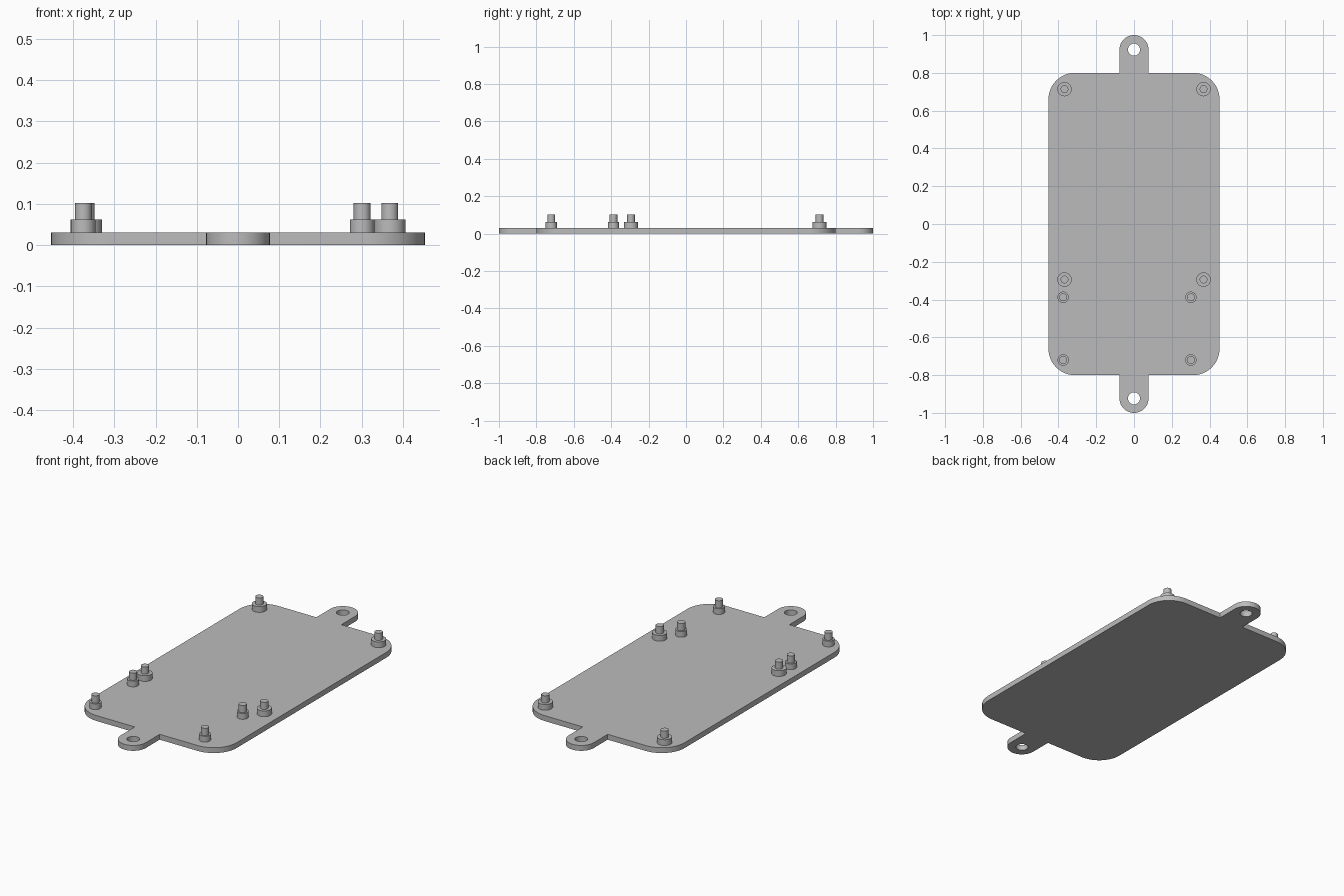
import bpy, bmesh
from math import sin, cos, pi, radians

if "Cube" in bpy.data.objects:
    bpy.data.objects.remove(bpy.data.objects["Cube"], do_unlink=True)

HALF_W, HALF_L, CORNER = 0.453, 0.8, 0.14
TAB_R, TAB_Y, HOLE_R = 0.077, 0.923, 0.032
THICK, BASE_TOP, PIN_TOP = 0.03, 0.062, 0.102

grey = bpy.data.materials.new("plain grey")
grey.use_nodes = True
colour = (0.5, 0.5, 0.5, 1)
grey.diffuse_color = colour
grey.node_tree.nodes["Principled BSDF"].inputs["Base Color"].default_value = colour


def arc(cx, cy, r, start, end, steps):
    angles = [radians(start + (end - start) * i / steps) for i in range(steps + 1)]
    return [(cx + r * cos(a), cy + r * sin(a)) for a in angles]


def finish(bm, name):
    bmesh.ops.recalc_face_normals(bm, faces=bm.faces)
    mesh = bpy.data.meshes.new(name)
    bm.to_mesh(mesh)
    bm.free()
    mesh.materials.append(grey)
    obj = bpy.data.objects.new(name, mesh)
    bpy.context.collection.objects.link(obj)
    bpy.ops.object.select_all(action="DESELECT")
    obj.select_set(True)
    bpy.context.view_layer.objects.active = obj
    bpy.ops.object.shade_smooth_by_angle(angle=radians(30))


def add_loop(bm, points):
    verts = [bm.verts.new((x, y, 0)) for x, y in points]
    return [bm.edges.new((v, verts[i - 1])) for i, v in enumerate(verts)]


# Mounting plate: rounded rectangle with a drilled tab at each end
half = arc(HALF_W - CORNER, HALF_L - CORNER, CORNER, 0, 90, 12)
half += [(TAB_R, HALF_L)] + arc(0, TAB_Y, TAB_R, 0, 180, 24) + [(-TAB_R, HALF_L)]
half += arc(CORNER - HALF_W, HALF_L - CORNER, CORNER, 90, 180, 12)
outline = half + [(-x, -y) for x, y in half]
bm = bmesh.new()
edges = add_loop(bm, outline)
for side in (-1, 1):
    edges += add_loop(bm, arc(0, side * TAB_Y, HOLE_R, 0, 360, 32)[:-1])
bmesh.ops.triangle_fill(bm, edges=edges, use_beauty=True, normal=(0, 0, 1))
raised = bmesh.ops.extrude_face_region(bm, geom=bm.faces[:], use_keep_orig=True)
top = [g for g in raised["geom"] if isinstance(g, bmesh.types.BMVert)]
bmesh.ops.translate(bm, verts=top, vec=(0, 0, THICK))
finish(bm, "mounting_plate")


# Stepped standoff: wide shoulder with a locating pin, turned as one profile
def standoff(name, x, y, base_r, pin_r):
    profile = [(base_r, THICK), (base_r, BASE_TOP), (pin_r, BASE_TOP), (pin_r, PIN_TOP)]
    bm = bmesh.new()
    n = 32
    rings = [[bm.verts.new((x + r * cos(2 * pi * i / n), y + r * sin(2 * pi * i / n), z))
              for i in range(n)] for r, z in profile]
    for low, high in zip(rings, rings[1:]):
        for i in range(n):
            bm.faces.new((low[i - 1], low[i], high[i], high[i - 1]))
    bm.faces.new(rings[0])
    bm.faces.new(rings[-1])
    finish(bm, name)


# Two groups of four standoffs
for row, y in (("back", 0.714), ("middle", -0.294)):
    for side, x in (("right", -0.368), ("left", 0.368)):
        standoff(f"large_standoff_{row}_{side}", x, y, 0.038, 0.0205)
for row, y in (("middle", -0.388), ("front", -0.72)):
    for side, x in (("right", -0.375), ("left", 0.301)):
        standoff(f"small_standoff_{row}_{side}", x, y, 0.03, 0.0205)
